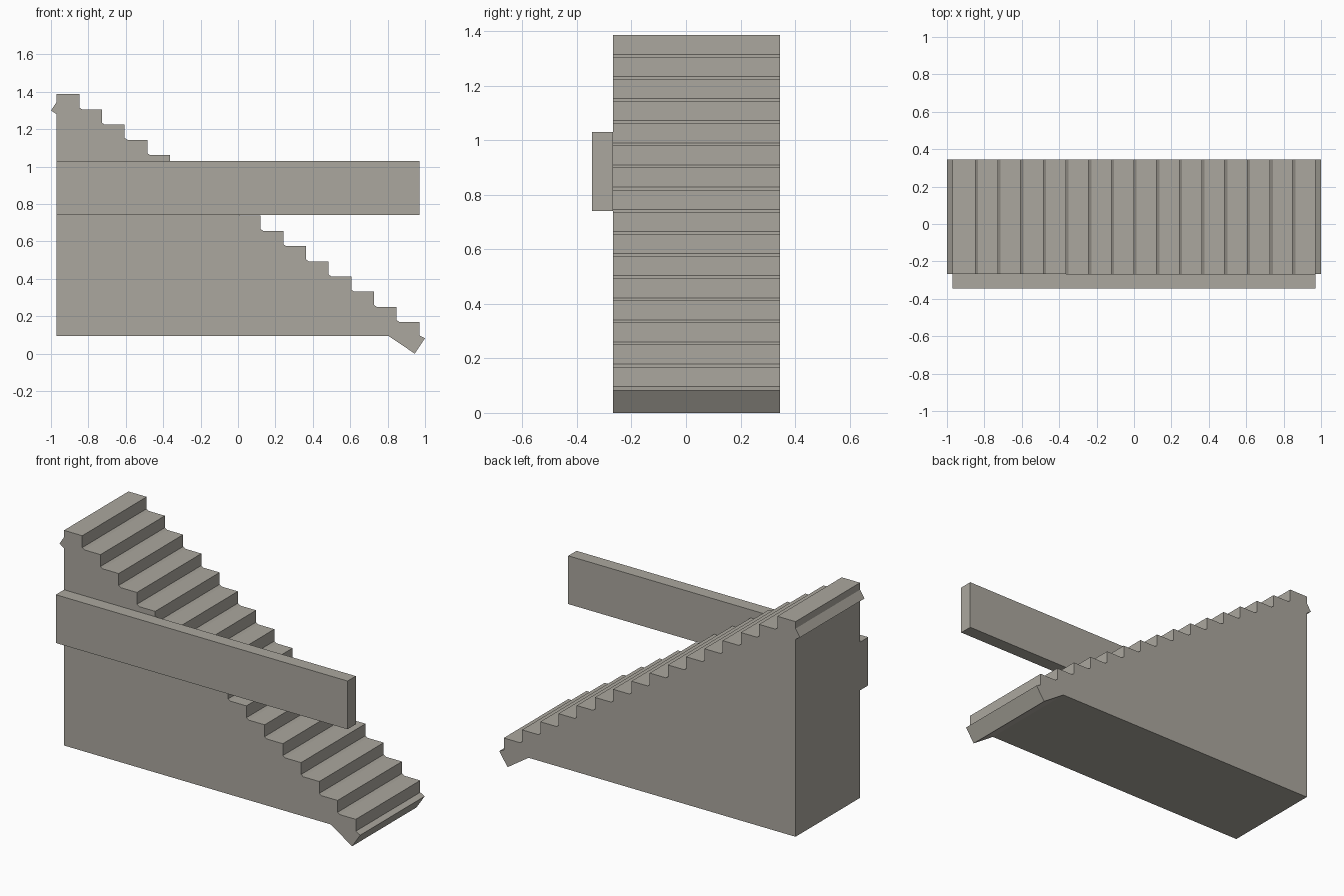
import bpy
import bmesh

cube = bpy.data.objects.get("Cube")
if cube:
    bpy.data.objects.remove(cube, do_unlink=True)

# One warm grey stone colour
stone = bpy.data.materials.new("warm grey stone")
stone.use_nodes = True
colour = (0.41, 0.39, 0.345, 1)
stone.diffuse_color = colour
bsdf = next(n for n in stone.node_tree.nodes if n.type == "BSDF_PRINCIPLED")
bsdf.inputs["Base Color"].default_value = colour
bsdf.inputs["Roughness"].default_value = 0.9


def prism(name, outline, y_front, y_back):
    """Extrude an x-z outline from y_front to y_back."""
    bm = bmesh.new()
    face = bm.faces.new([bm.verts.new((x, y_front, z)) for x, z in outline])
    extruded = bmesh.ops.extrude_face_region(bm, geom=[face])["geom"]
    verts = [v for v in extruded if isinstance(v, bmesh.types.BMVert)]
    bmesh.ops.translate(bm, verts=verts, vec=(0, y_back - y_front, 0))
    bmesh.ops.recalc_face_normals(bm, faces=bm.faces[:])
    mesh = bpy.data.meshes.new(name)
    bm.to_mesh(mesh)
    bm.free()
    mesh.materials.append(stone)
    obj = bpy.data.objects.new(name, mesh)
    bpy.context.collection.objects.link(obj)
    return obj


STEPS = 16
END = 0.97
TOP = 1.387
RUN = 2 * END / STEPS
RISE = 0.0812
RISER = 0.0715
SLOPE = RISE / RUN

# Stair flight: treads, with the sloped slab showing in each inner corner
outline = [(-END, TOP)]
for i in range(STEPS):
    x, z = -END + (i + 1) * RUN, TOP - i * RISE
    outline += [(x, z), (x, z - RISER)]
    if i < STEPS - 1:
        outline.append((x + (RISE - RISER) / SLOPE, z - RISE))

# Slab foot, solid wall below, and the slab's upper end at the back
outline += [(1.0, 0.082), (0.945, 0.0), (0.805, 0.094), (-END, 0.094),
            (-END, 1.28), (-1.0, 1.3), (-END, 1.345)]
prism("stair_flight", outline, -0.267, 0.345)

# Level parapet beam along the front
prism("parapet_beam", [(-END, 0.74), (END, 0.74), (END, 1.03), (-END, 1.03)],
      -0.345, -0.267)
